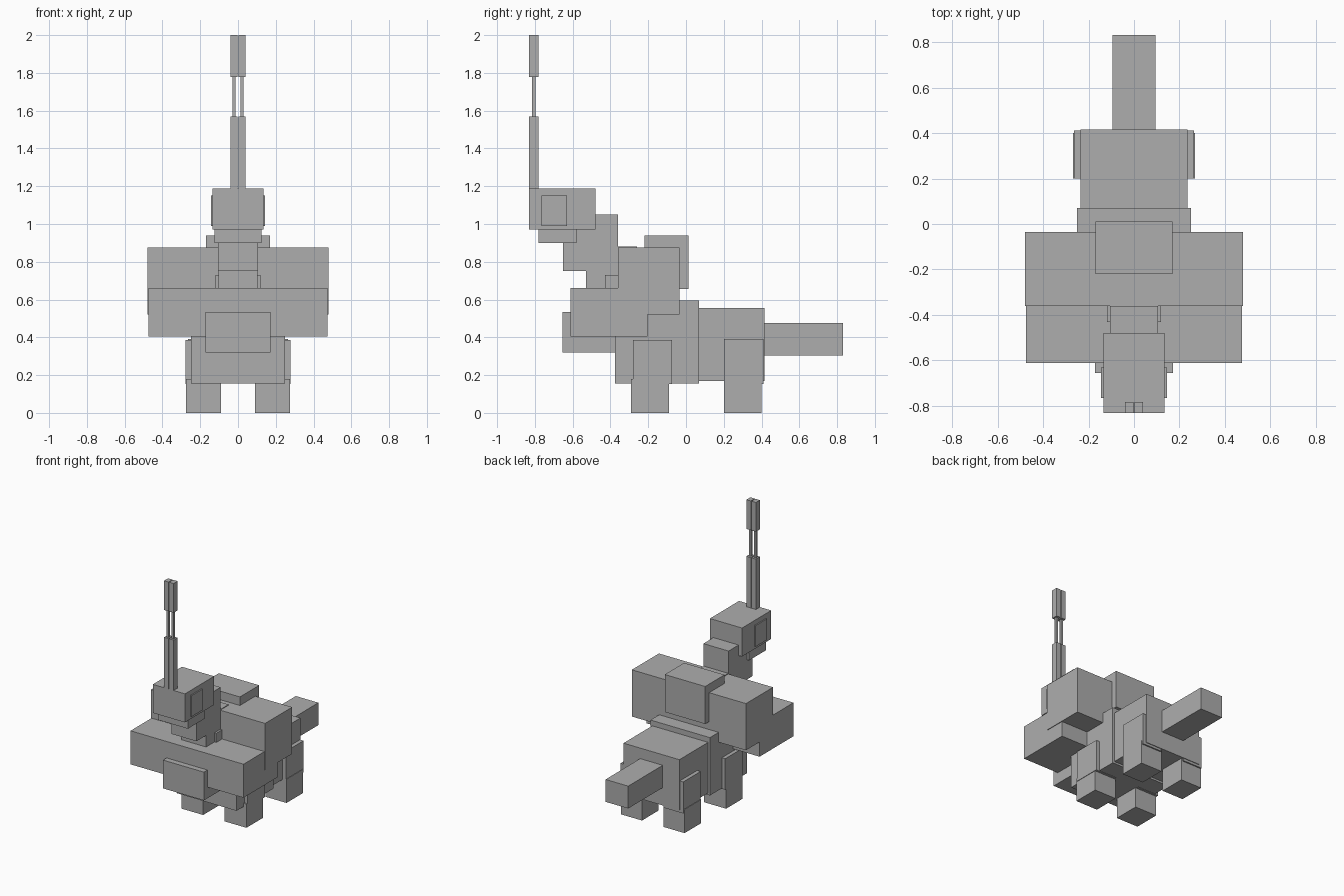
import bpy
import bmesh
from mathutils import Vector

cube = bpy.data.objects.get("Cube")
if cube:
    bpy.data.objects.remove(cube, do_unlink=True)

grey = bpy.data.materials.new("plain_grey")
grey.use_nodes = True
COLOUR = (0.42, 0.42, 0.42, 1)
grey.diffuse_color = COLOUR
grey.node_tree.nodes["Principled BSDF"].inputs["Base Color"].default_value = COLOUR


def box(name, x, y, z):
    """Box from (min, max) spans along each axis."""
    bm = bmesh.new()
    bmesh.ops.create_cube(bm, size=1)
    low, high = (Vector(v) for v in zip(x, y, z))
    for v in bm.verts:
        v.co = (low + high) / 2 + v.co * (high - low)
    mesh = bpy.data.meshes.new(name)
    bm.to_mesh(mesh)
    bm.free()
    mesh.materials.append(grey)
    obj = bpy.data.objects.new(name, mesh)
    bpy.context.collection.objects.link(obj)
    return obj


def centred(name, half, y, z):
    return box(name, (-half, half), y, z)


def pair(name, x, y, z):
    box("left_" + name, x, y, z)
    box("right_" + name, (-x[1], -x[0]), y, z)


# Trunk and tail
centred("front_body", 0.25, (-0.375, 0.07), (0.155, 0.595))
centred("rear_body", 0.235, (0.07, 0.415), (0.17, 0.555))
centred("tail", 0.095, (0.41, 0.83), (0.305, 0.475))

# Broad shoulders, chest and hump
centred("shoulders", 0.48, (-0.36, -0.035), (0.52, 0.875))
centred("chest", 0.475, (-0.612, -0.205), (0.405, 0.66))
centred("chest_plate", 0.172, (-0.655, -0.37), (0.32, 0.535))
centred("hump", 0.17, (-0.22, 0.012), (0.655, 0.94))

# Neck and head
centred("neck_base", 0.118, (-0.43, -0.25), (0.64, 0.73))
centred("lower_neck", 0.103, (-0.53, -0.26), (0.64, 0.88))
centred("upper_neck", 0.106, (-0.65, -0.36), (0.75, 1.05))
centred("jaw", 0.125, (-0.78, -0.58), (0.90, 0.98))
centred("head", 0.135, (-0.83, -0.48), (0.97, 1.187))
pair("cheek", (0.13, 0.144), (-0.765, -0.63), (0.99, 1.15))

# Tall twin horns
pair("horn_base", (0.003, 0.04), (-0.83, -0.782), (1.18, 1.57))
pair("horn_rod", (0.013, 0.03), (-0.815, -0.798), (1.56, 1.785))
pair("horn_tip", (0.003, 0.04), (-0.83, -0.782), (1.778, 2.0))

# Legs
pair("front_thigh", (0.10, 0.278), (-0.28, -0.073), (0.152, 0.387))
pair("front_foot", (0.09, 0.274), (-0.29, -0.09), (0, 0.18))
pair("rear_thigh", (0.10, 0.264), (0.2, 0.41), (0.152, 0.392))
pair("rear_foot", (0.09, 0.268), (0.2, 0.4), (0, 0.18))
